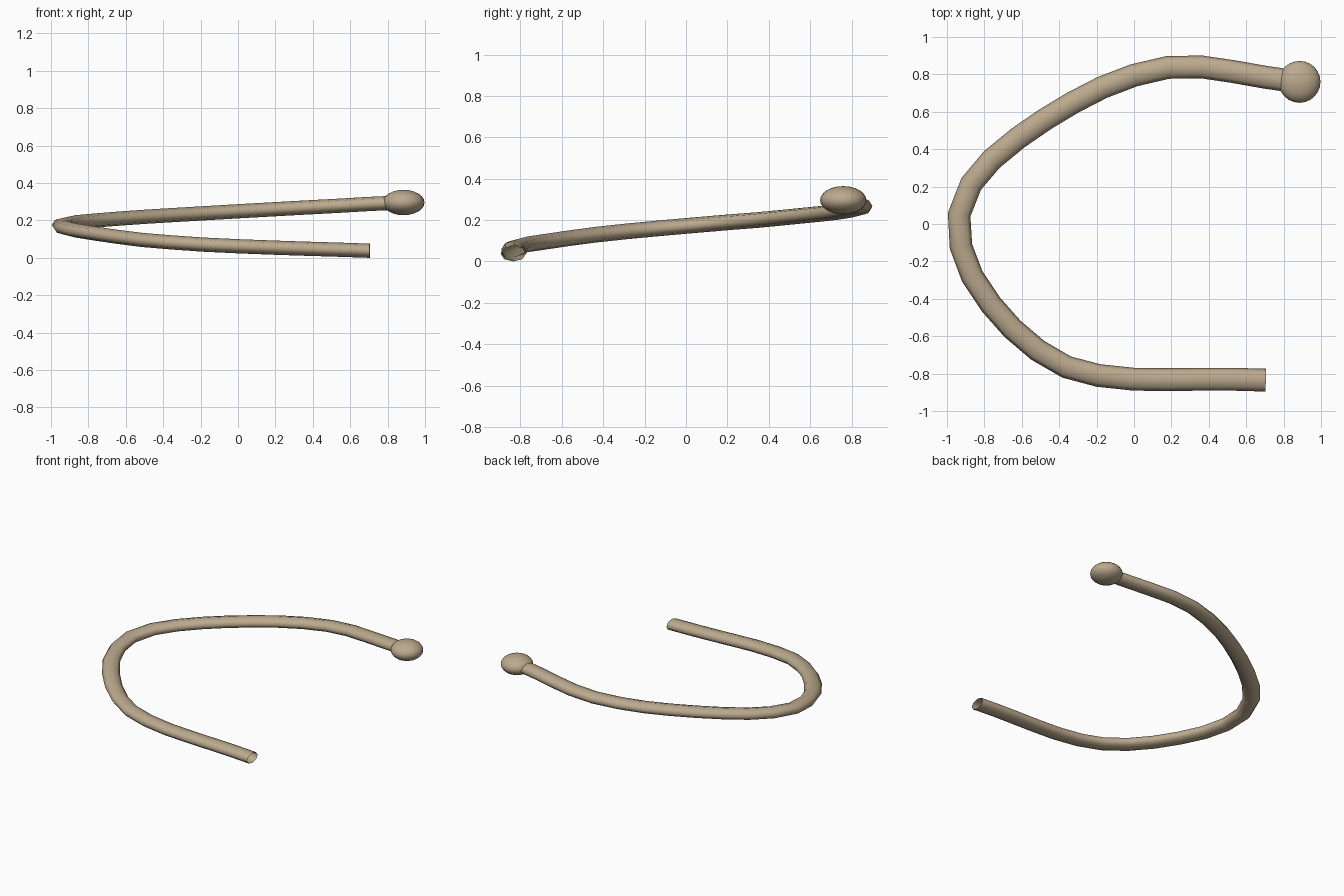
import bpy, bmesh, math
from mathutils import Vector

if "Cube" in bpy.data.objects:
    bpy.data.objects.remove(bpy.data.objects["Cube"])

mat = bpy.data.materials.new("tan")
mat.diffuse_color = (0.50, 0.40, 0.27, 1)
mat.use_nodes = True
mat.node_tree.nodes["Principled BSDF"].inputs["Base Color"].default_value = mat.diffuse_color

# Centre line of the tube, rising slowly from the open end to the knob
PATH = [Vector(p) for p in (
    (.705, -.835, .038), (.53, -.83, .044), (.36, -.83, .049), (.18, -.832, .055),
    (0, -.83, .062), (-.19, -.81, .071), (-.36, -.765, .083), (-.515, -.675, .096),
    (-.65, -.56, .113), (-.765, -.43, .130), (-.865, -.28, .146), (-.925, -.12, .161),
    (-.935, .05, .176), (-.87, .215, .190), (-.76, .345, .200), (-.62, .46, .211),
    (-.475, .56, .221), (-.325, .65, .230), (-.17, .73, .239), (0, .795, .249),
    (.18, .837, .259), (.36, .84, .269), (.53, .815, .278), (.70, .785, .288),
    (.85, .763, .295))]


def sweep(name, path, half_w, half_h, sides):
    """Open tube with a flattened round section, kept upright."""
    bm = bmesh.new()
    rings = []
    for i, p in enumerate(path):
        a = p - path[i - 1] if i else path[1] - p
        b = path[i + 1] - p if i < len(path) - 1 else a
        t = a.normalized() + b.normalized()
        side = Vector((t.y, -t.x, 0)).normalized()
        ring = []
        for k in range(sides):
            ang = math.tau * k / sides
            ring.append(bm.verts.new(p + side * half_w * math.cos(ang)
                                     + Vector((0, 0, half_h * math.sin(ang)))))
        rings.append(ring)
    for r, s in zip(rings, rings[1:]):
        for k in range(sides):
            n = (k + 1) % sides
            bm.faces.new((r[k], r[n], s[n], s[k]))
    bmesh.ops.recalc_face_normals(bm, faces=bm.faces)
    me = bpy.data.meshes.new(name)
    bm.to_mesh(me)
    bm.free()
    ob = bpy.data.objects.new(name, me)
    bpy.context.collection.objects.link(ob)
    me.materials.append(mat)
    me.shade_smooth()
    return ob


# Curved tube
sweep("curved_tube", PATH, .061, .038, 8)

# Flattened knob at the raised end
bpy.ops.mesh.primitive_uv_sphere_add(segments=24, ring_count=12, radius=1,
                                     location=(.885, .76, .296))
knob = bpy.context.object
knob.name = "end_knob"
knob.scale = (.112, .112, .068)
knob.data.materials.append(mat)
knob.data.shade_smooth()
